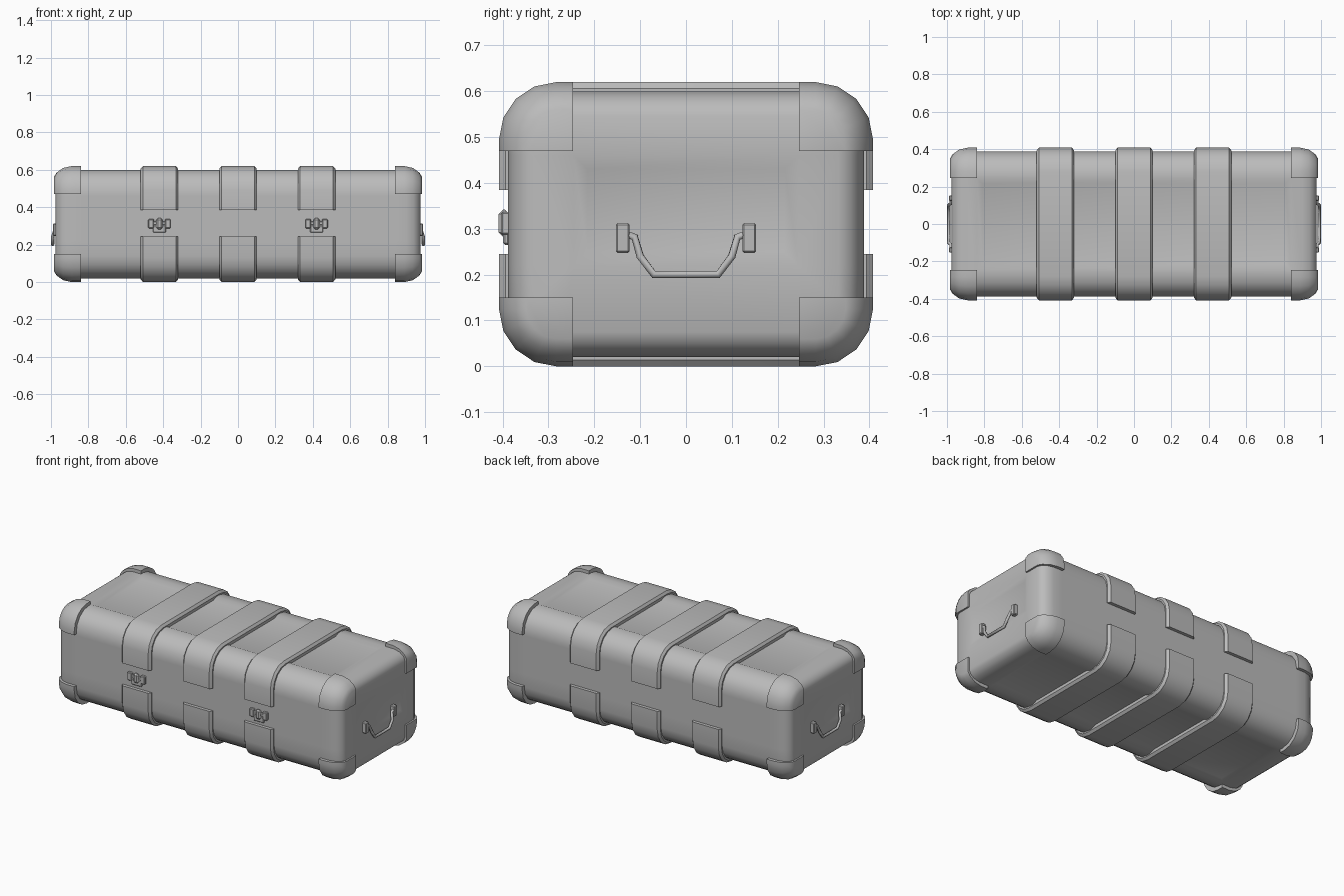
import bpy, bmesh
from math import sin, cos, pi
from mathutils import Vector

cube = bpy.data.objects.get("Cube")
if cube:
    bpy.data.objects.remove(cube, do_unlink=True)

grey = bpy.data.materials.new("plain_grey")
grey.use_nodes = True
colour = (0.5, 0.5, 0.5, 1)
grey.diffuse_color = colour
grey.node_tree.nodes["Principled BSDF"].inputs["Base Color"].default_value = colour

MID = 0.31  # height of the case centre


def add_object(name, bm, angle=0.6):
    bmesh.ops.recalc_face_normals(bm, faces=bm.faces)
    mesh = bpy.data.meshes.new(name)
    bm.to_mesh(mesh)
    bm.free()
    mesh.materials.append(grey)
    ob = bpy.data.objects.new(name, mesh)
    bpy.context.collection.objects.link(ob)
    bpy.ops.object.select_all(action='DESELECT')
    ob.select_set(True)
    bpy.context.view_layer.objects.active = ob
    bpy.ops.object.shade_smooth_by_angle(angle=angle)
    return ob


def loft(half_y, half_z, radius, sections, steps=4):
    """Rounded rectangle swept along x; each section is (x, inset)."""
    bm = bmesh.new()
    rings = []
    for x, inset in sections:
        ring = []
        r = radius - inset
        for q, (sy, sz) in enumerate(((1, 1), (-1, 1), (-1, -1), (1, -1))):
            for i in range(steps + 1):
                a = (q + i / steps) * pi / 2
                ring.append(bm.verts.new((x, sy * (half_y - radius) + r * cos(a),
                                          MID + sz * (half_z - radius) + r * sin(a))))
        rings.append(ring)
    n = len(rings[0])
    for a, b in zip(rings, rings[1:]):
        for i in range(n):
            j = (i + 1) % n
            bm.faces.new((a[i], a[j], b[j], b[i]))
    bm.faces.new(rings[0])
    bm.faces.new(rings[-1])
    bmesh.ops.recalc_face_normals(bm, faces=bm.faces)
    return bm


def cut(bm, point, normal, clear=True):
    """Slice by a plane; when clearing, drop the normal side and cap it."""
    geom = bm.verts[:] + bm.edges[:] + bm.faces[:]
    bmesh.ops.bisect_plane(bm, geom=geom, plane_co=point, plane_no=normal, clear_outer=clear)
    if clear:
        bmesh.ops.holes_fill(bm, edges=[e for e in bm.edges if e.is_boundary])


def box(bm, centre, size, bevel=0.004):
    new = bmesh.ops.create_cube(bm, size=1)["verts"]
    for v in new:
        v.co = Vector(centre) + Vector(a * b for a, b in zip(v.co, size))
    edges = list({e for v in new for e in v.link_edges})
    bmesh.ops.bevel(bm, geom=edges, offset=bevel, segments=1, affect='EDGES')


# Case body with shallow sunken panels on top, bottom and both ends
half = [(0.975, 0.055), (0.965, 0.03), (0.94, 0.01), (0.90, 0)]
bm = loft(0.388, 0.29, 0.12, [(-x, i) for x, i in half] + half[::-1])
for y in (-0.245, 0.245):
    cut(bm, (0, y, 0), (0, 1, 0), False)
for z in (0.22, 0.46):
    cut(bm, (0, 0, z), (0, 0, 1), False)
for x in (-0.84, 0.84):
    cut(bm, (x, 0, 0), (1, 0, 0), False)
panels = []
for f in bm.faces:
    c = f.calc_center_median()
    lid = abs(f.normal.z) > 0.99 and abs(c.y) < 0.24 and abs(c.x) < 0.84
    end = abs(f.normal.x) > 0.99 and abs(c.y) < 0.24 and 0.22 < c.z < 0.46
    if lid or end:
        panels.append(f)
bmesh.ops.inset_region(bm, faces=panels, thickness=0.03, depth=-0.012, use_even_offset=True)
add_object("case_body", bm)

# Three straps, each with an upper and a lower half
strap_sections = [(-0.1, 0.014), (-0.088, 0), (0.088, 0), (0.1, 0.014)]
for label, x in (("right", -0.42), ("middle", 0), ("left", 0.42)):
    for level, z, side in (("upper", 0.385, -1), ("lower", 0.245, 1)):
        bm = loft(0.408, 0.31, 0.13, [(x + d, i) for d, i in strap_sections])
        cut(bm, (0, 0, z), (0, 0, side))
        add_object(f"{label}_{level}_strap", bm)

# Eight corner guards, mirrored from one cut out of a larger rounded shell
guard = [(0.84, 0), (0.89, 0), (0.935, 0.01), (0.97, 0.035), (0.985, 0.06)]
for sx in (-1, 1):
    for sy in (-1, 1):
        for sz in (-1, 1):
            bm = loft(0.408, 0.31, 0.125, guard)
            cut(bm, (0, 0.247, 0), (0, -1, 0))
            cut(bm, (0, 0, MID + 0.16), (0, 0, -1))
            for v in bm.verts:
                v.co = (v.co.x * sx, v.co.y * sy, MID + (v.co.z - MID) * sz)
            names = ("left" if sx > 0 else "right", "back" if sy > 0 else "front",
                     "top" if sz > 0 else "bottom")
            add_object("_".join(names) + "_corner_guard", bm)

# Front latches: hinge blocks, cross pin, clasp and knob
for label, x in (("right", -0.42), ("left", 0.42)):
    bm = bmesh.new()
    for s in (-1, 1):
        box(bm, (x + s * 0.045, -0.392, 0.312), (0.03, 0.024, 0.05))
    box(bm, (x, -0.394, 0.315), (0.11, 0.014, 0.02))
    box(bm, (x, -0.392, 0.285), (0.07, 0.014, 0.04))
    box(bm, (x, -0.397, 0.312), (0.035, 0.024, 0.06), 0.01)
    add_object(label + "_latch", bm, 0.5)

# End handles: two brackets and a hanging bail on each end
bail = [(-0.128, 0.287), (-0.112, 0.282), (-0.1, 0.24), (-0.07, 0.2),
        (0.07, 0.2), (0.1, 0.24), (0.112, 0.282), (0.128, 0.287)]
for label, s in (("right", -1), ("left", 1)):
    bm = bmesh.new()
    for y in (-0.138, 0.138):
        box(bm, (s * 0.972, y, 0.28), (0.034, 0.03, 0.065))
    add_object(label + "_handle_brackets", bm, 0.5)
    curve = bpy.data.curves.new(label + "_handle", 'CURVE')
    curve.dimensions = '3D'
    curve.bevel_depth = 0.009
    curve.bevel_resolution = 1
    curve.use_fill_caps = True
    line = curve.splines.new('POLY')
    line.points.add(len(bail) - 1)
    for p, (y, z) in zip(line.points, bail):
        p.co = (s * (0.978 + 0.013 * (z < 0.25)), y, z, 1)
    curve.materials.append(grey)
    bpy.context.collection.objects.link(bpy.data.objects.new(label + "_handle", curve))
